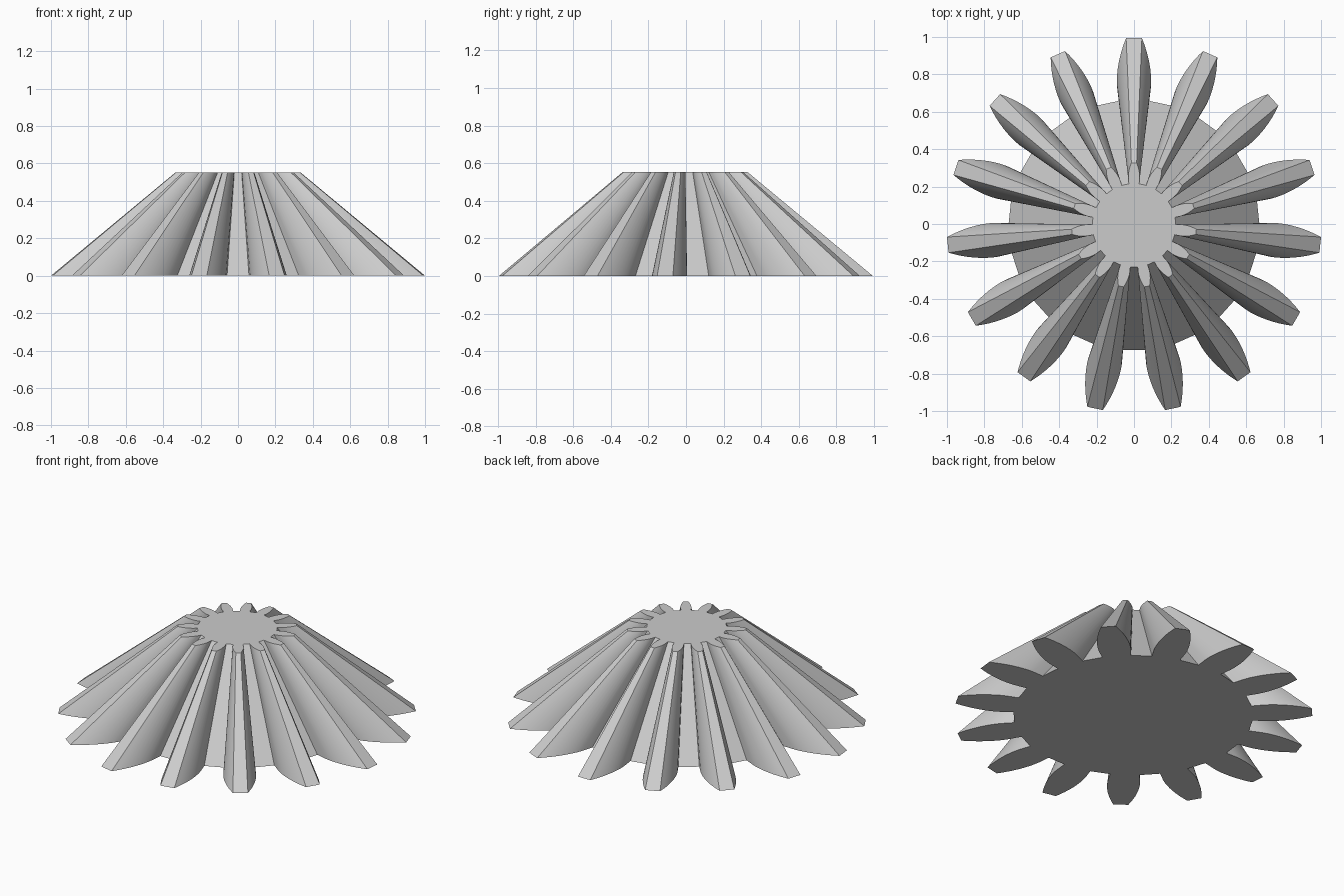
import bpy, bmesh, math

default = bpy.data.objects.get("Cube")
if default:
    bpy.data.objects.remove(default, do_unlink=True)

TEETH = 15
HEIGHT = 0.553
TOP_SCALE = 1 / 3            # the teeth taper towards an apex above the gear
ROOT, BASE, TIP = 0.67, 0.745, 1.002
BASE_ANGLE, TIP_ANGLE = 0.122, 0.042
STEPS = 8
Y_SHIFT = -0.007             # odd tooth count, so the bounds are off centre

# Material
grey = bpy.data.materials.new("plain grey")
grey.use_nodes = True
colour = (0.6, 0.6, 0.6, 1)
grey.diffuse_color = colour
grey.node_tree.nodes["Principled BSDF"].inputs["Base Color"].default_value = colour


def half_tooth():
    """Radius and half angle from the root up to the tip."""
    points = [(ROOT, BASE_ANGLE)]
    for i in range(STEPS + 1):
        t = i / STEPS
        points.append((BASE + (TIP - BASE) * t,
                       BASE_ANGLE - (BASE_ANGLE - TIP_ANGLE) * t ** 1.5))
    return points


# Gear outline
side = half_tooth()
outline = []
for k in range(TEETH):
    centre = math.pi / 2 + k * math.tau / TEETH
    outline += [(r, centre - a) for r, a in side]
    outline += [(r, centre + a) for r, a in reversed(side)]

# Straight tapered body between the large and the small outline
bm = bmesh.new()
rings = []
for z, scale in ((0, 1), (HEIGHT, TOP_SCALE)):
    rings.append([bm.verts.new((r * scale * math.cos(a),
                                r * scale * math.sin(a) + Y_SHIFT, z))
                  for r, a in outline])
low, high = rings
count = len(outline)
for i in range(count):
    j = (i + 1) % count
    bm.faces.new((low[i], low[j], high[j], high[i]))
bm.faces.new(list(reversed(low)))
bm.faces.new(high)
bm.normal_update()

mesh = bpy.data.meshes.new("bevel_gear")
bm.to_mesh(mesh)
bm.free()
mesh.materials.append(grey)
gear = bpy.data.objects.new("bevel_gear", mesh)
bpy.context.collection.objects.link(gear)

# Smooth flanks, sharp tips and rims
bpy.ops.object.select_all(action="DESELECT")
gear.select_set(True)
bpy.context.view_layer.objects.active = gear
bpy.ops.object.shade_smooth_by_angle(angle=math.radians(30))
